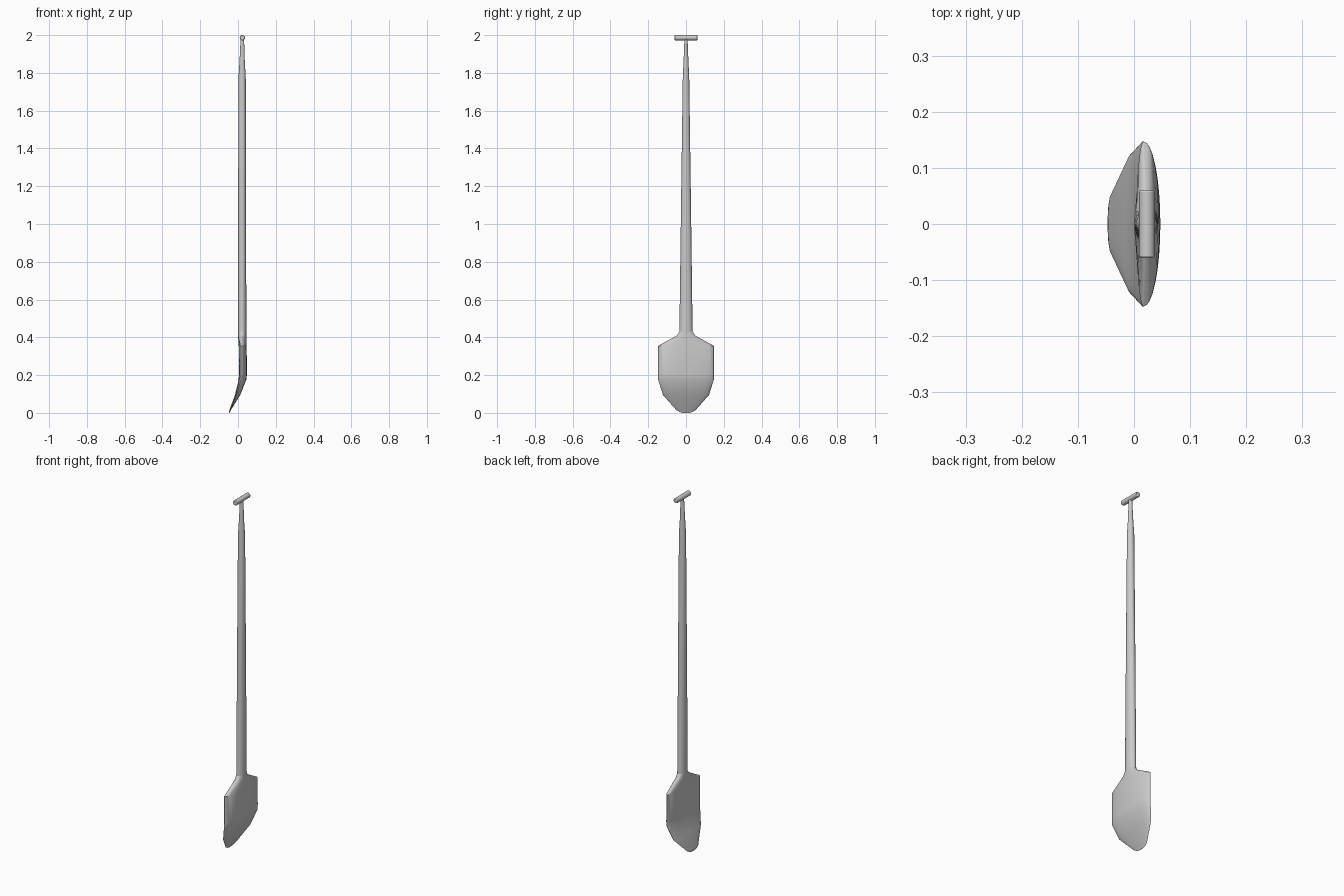
import bpy, bmesh, math

if "Cube" in bpy.data.objects:
    bpy.data.objects.remove(bpy.data.objects["Cube"])


def loft(name, rows, n=32):
    """Loft rings of (z, half width, edge x, front x, back x)."""
    bm = bmesh.new()
    rings = []
    for z, w, xe, xf, xb in rows:
        ring = []
        for i in range(n):
            a = 2 * math.pi * i / n
            s = math.sin(a)
            x = xe + ((xb - xe) if s > 0 else (xe - xf)) * s
            ring.append(bm.verts.new((x, w * math.cos(a), z)))
        rings.append(ring)
    for r0, r1 in zip(rings, rings[1:]):
        for i in range(n):
            j = (i + 1) % n
            bm.faces.new((r0[i], r0[j], r1[j], r1[i]))
    bm.faces.new(rings[0])
    bm.faces.new(rings[-1])
    bmesh.ops.recalc_face_normals(bm, faces=bm.faces)
    me = bpy.data.meshes.new(name)
    bm.to_mesh(me)
    bm.free()
    ob = bpy.data.objects.new(name, me)
    bpy.context.collection.objects.link(ob)
    smooth(ob)
    return ob


def smooth(ob):
    bpy.ops.object.select_all(action='DESELECT')
    bpy.context.view_layer.objects.active = ob
    ob.select_set(True)
    bpy.ops.object.shade_smooth_by_angle(angle=math.radians(25))


# Blade: lens-shaped sections, bent forward to a thin rounded tip
loft("blade", [
    (0.000, 0.020, -0.046, -0.047, -0.045),
    (0.005, 0.034, -0.045, -0.047, -0.043),
    (0.014, 0.050, -0.042, -0.046, -0.038),
    (0.095, 0.122, -0.008, -0.016, 0.012),
    (0.175, 0.147, 0.015, 0.003, 0.044),
    (0.200, 0.147, 0.017, 0.005, 0.047),
    (0.355, 0.147, 0.017, 0.004, 0.046),
    (0.410, 0.048, 0.021, 0.000, 0.044),
    (0.430, 0.035, 0.022, 0.000, 0.044),
])

# Shaft: oval, tapering towards the grip
loft("shaft", [
    (0.430, 0.035, 0.022, 0.000, 0.044),
    (1.200, 0.025, 0.022, 0.001, 0.043),
    (1.780, 0.017, 0.022, 0.003, 0.041),
    (1.860, 0.013, 0.022, 0.008, 0.036),
    (1.985, 0.008, 0.023, 0.014, 0.032),
])

# Cross grip
bpy.ops.mesh.primitive_cylinder_add(vertices=24, radius=0.014, depth=0.12,
                                    location=(0.023, 0, 1.986),
                                    rotation=(math.pi / 2, 0, 0))
grip = bpy.context.object
grip.name = "grip"
bevel = grip.modifiers.new("soft_ends", 'BEVEL')
bevel.width = 0.003
bevel.segments = 2
smooth(grip)
